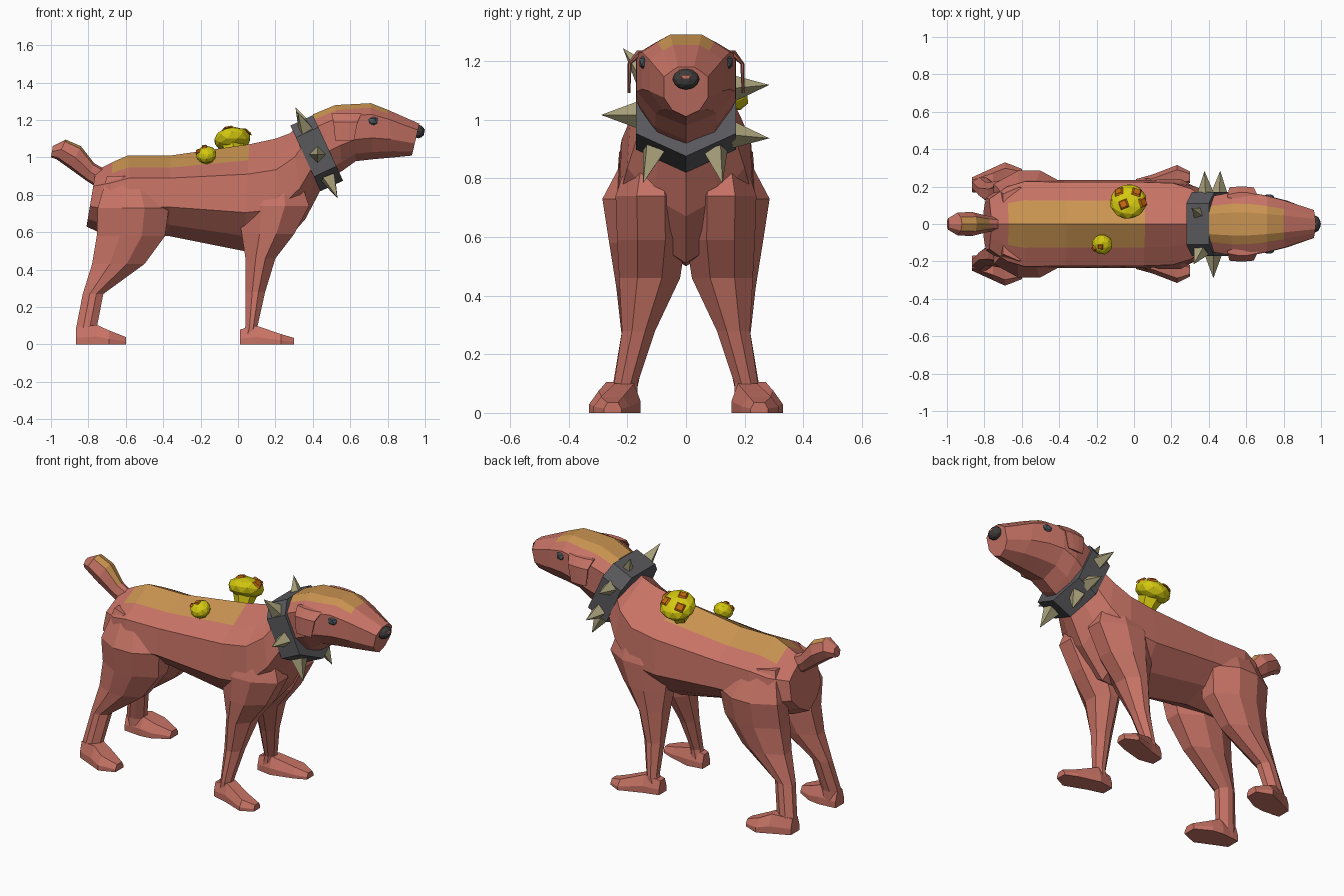
import bpy, bmesh
from mathutils import Vector, Matrix

cube = bpy.data.objects.get("Cube")
if cube:
    bpy.data.objects.remove(cube, do_unlink=True)


def material(name, rgb):
    mat = bpy.data.materials.new(name)
    mat.use_nodes = True
    mat.diffuse_color = (*rgb, 1)
    shader = next(n for n in mat.node_tree.nodes if n.type == "BSDF_PRINCIPLED")
    shader.inputs["Base Color"].default_value = (*rgb, 1)
    shader.inputs["Roughness"].default_value = 0.9
    return mat


skin = material("red skin", (0.57, 0.17, 0.13))
tan = material("tan patch", (0.58, 0.29, 0.08))
leather = material("collar grey", (0.1, 0.1, 0.11))
bone = material("spike bone", (0.4, 0.36, 0.2))
dark = material("nose dark", (0.05, 0.045, 0.045))
eye_grey = material("eye blue grey", (0.07, 0.09, 0.11))
yellow = material("boil yellow", (0.66, 0.58, 0.005))
orange = material("boil orange", (0.56, 0.14, 0.005))


def finish(name, bm, mats):
    bmesh.ops.recalc_face_normals(bm, faces=bm.faces)
    mesh = bpy.data.meshes.new(name)
    bm.to_mesh(mesh)
    bm.free()
    for mat in mats:
        mesh.materials.append(mat)
    obj = bpy.data.objects.new(name, mesh)
    bpy.context.collection.objects.link(obj)
    return obj


def loft(name, rings, mats, rule=lambda row, col: 0):
    """Skin a list of equal rings and cap both ends."""
    bm = bmesh.new()
    rows = [[bm.verts.new(p) for p in ring] for ring in rings]
    count = len(rings[0])
    for row, (a, b) in enumerate(zip(rows, rows[1:])):
        for col in range(count):
            nxt = (col + 1) % count
            face = bm.faces.new((a[col], a[nxt], b[nxt], b[col]))
            face.material_index = rule(row, col)
    bm.faces.new(rows[0])
    bm.faces.new(rows[-1])
    return finish(name, bm, mats)


def section(station, half):
    """Mirrored cross-section hung between a top and a bottom point."""
    xt, zt, xb, zb, width = station
    side = [(xt + (xb - xt) * f, width * w, zt + (zb - zt) * f) for w, f in half]
    return side + [(x, -y, z) for x, y, z in side[-2:0:-1]]


def top_columns(half, reach):
    """Column numbers next to the crest on both sides."""
    count = 2 * len(half) - 2
    return set(range(reach)) | set(range(count - reach, count))


def blob(name, mat, centre, scale, detail=1):
    bm = bmesh.new()
    bmesh.ops.create_icosphere(bm, subdivisions=detail, radius=1)
    bmesh.ops.scale(bm, vec=scale, verts=bm.verts)
    bmesh.ops.translate(bm, vec=centre, verts=bm.verts)
    return finish(name, bm, [mat])


def cone(name, mat, base, direction, length, r1, r2=0, sides=4):
    bm = bmesh.new()
    bmesh.ops.create_cone(bm, cap_ends=True, segments=sides,
                          radius1=r1, radius2=r2, depth=length)
    turn = Vector(direction).to_track_quat("Z", "Y").to_matrix().to_4x4()
    place = Matrix.Translation(base) @ turn @ Matrix.Translation((0, 0, length / 2))
    bmesh.ops.transform(bm, matrix=place, verts=bm.verts)
    return finish(name, bm, [mat])


# Torso and neck: sloping back, flat flanks and a keeled belly
body_half = [(0, 0), (0.53, 0.15), (0.95, 0.28), (1, 0.64), (0.56, 0.86), (0, 1)]
body = [
    (-0.76, 0.93, -0.81, 0.63, 0.14), (-0.67, 0.975, -0.7, 0.58, 0.21),
    (-0.59, 1.01, -0.56, 0.58, 0.24), (-0.36, 1.01, -0.37, 0.58, 0.235),
    (0.06, 1.07, 0.03, 0.5, 0.235), (0.2, 1.1, 0.22, 0.51, 0.23),
    (0.28, 1.13, 0.36, 0.67, 0.2), (0.33, 1.18, 0.46, 0.86, 0.155),
    (0.42, 1.23, 0.53, 0.91, 0.145),
]
crest = top_columns(body_half, 1)
loft("torso", [section(s, body_half) for s in body], [skin, tan],
     lambda row, col: int(col in crest and 1 <= row <= 3))

# Head: flat crown, sloping brow, tapering muzzle and keeled throat
head_half = [(0, 0), (0.36, 0), (0.64, 0.08), (1, 0.2), (1, 0.62), (0.62, 0.87), (0, 1)]
head = [
    (0.4, 1.23, 0.51, 0.9, 0.15), (0.52, 1.28, 0.56, 0.93, 0.17),
    (0.62, 1.285, 0.63, 0.98, 0.168), (0.71, 1.29, 0.72, 0.99, 0.15),
    (0.8, 1.255, 0.83, 1, 0.125), (0.97, 1.18, 0.93, 1.01, 0.075),
]
crown = top_columns(head_half, 2)
loft("head", [section(s, head_half) for s in head], [skin, tan],
     lambda row, col: int(col in crown and row <= 3))
blob("nose", dark, (0.965, 0, 1.138), (0.034, 0.046, 0.036), 2)
blob("nose_tip", skin, (0.992, 0, 1.145), (0.008, 0.02, 0.011))

# Tail: short club with a tan upper side
tail_half = [(0, 0), (0.6, 0.1), (1, 0.5), (0.6, 0.9), (0, 1)]
tail = [
    (-0.7, 0.93, -0.74, 0.83, 0.035), (-0.77, 0.97, -0.81, 0.875, 0.045),
    (-0.84, 1.06, -0.9, 0.94, 0.065), (-0.92, 1.095, -0.97, 0.99, 0.06),
    (-0.99, 1.06, -1, 1, 0.03),
]
ridge = top_columns(tail_half, 1)
loft("tail", [section(s, tail_half) for s in tail], [skin, tan],
     lambda row, col: int(col in ridge and row in (1, 2)))


# Legs and feet, as spans (x0, x1, y0, y1, z) and (x, y0, y1, z)
corner = [(1, 0.4), (0.32, 1), (-0.32, 1), (-1, 0.4),
          (-1, -0.4), (-0.32, -1), (0.32, -1), (1, -0.4)]


def leg_ring(span, side):
    x0, x1, y0, y1, z = span
    return [((x0 + x1 + (x1 - x0) * u) / 2, side * (y0 + y1 + (y1 - y0) * v) / 2, z)
            for u, v in corner]


def foot_ring(span, side):
    x, y0, y1, z = span
    inset = (y1 - y0) * 0.2
    return [(x, side * y, h) for y, h in
            ((y0, 0), (y1, 0), (y1, z * 0.4), (y1 - inset, z), (y0 + inset, z), (y0, z * 0.4))]


hind_leg = [
    (-0.7, -0.46, 0.08, 0.195, 0.9), (-0.75, -0.37, 0.05, 0.285, 0.73),
    (-0.755, -0.39, 0.03, 0.262, 0.58), (-0.78, -0.5, 0.07, 0.238, 0.43),
    (-0.83, -0.72, 0.125, 0.22, 0.27), (-0.865, -0.755, 0.165, 0.25, 0.09),
    (-0.865, -0.75, 0.165, 0.25, 0),
]
fore_leg = [
    (0.1, 0.32, 0.05, 0.18, 0.92), (0, 0.38, 0, 0.24, 0.74),
    (0.02, 0.3, 0, 0.235, 0.59), (0.04, 0.2, 0.02, 0.228, 0.46),
    (0.04, 0.145, 0.105, 0.218, 0.28), (0.04, 0.105, 0.165, 0.245, 0.1),
    (0.01, 0.1, 0.165, 0.245, 0),
]
hind_foot = [(-0.865, 0.17, 0.25, 0.09), (-0.755, 0.16, 0.3, 0.105),
             (-0.69, 0.17, 0.33, 0.075), (-0.6, 0.22, 0.295, 0.04)]
fore_foot = [(0.01, 0.17, 0.24, 0.08), (0.1, 0.155, 0.265, 0.1),
             (0.23, 0.19, 0.315, 0.055), (0.3, 0.22, 0.28, 0.035)]
ear = [(0.5, 0.66, 0.13, 0.168, 1.235), (0.51, 0.64, 0.185, 0.2, 1.19),
       (0.52, 0.62, 0.19, 0.2, 1.09)]

for side, label in ((1, "left"), (-1, "right")):
    for part, spans in (("hind_leg", hind_leg), ("fore_leg", fore_leg), ("ear", ear)):
        loft(f"{label}_{part}", [leg_ring(s, side) for s in spans], [skin])
    for part, spans in (("hind_foot", hind_foot), ("fore_foot", fore_foot)):
        loft(f"{label}_{part}", [foot_ring(s, side) for s in spans], [skin])
    blob(f"{label}_eye", eye_grey, (0.72, side * 0.14, 1.195), (0.034, 0.022, 0.028))

# Collar: tilted faceted band, given in its own plane (y across, u down)
centre = Vector((0.42, 0, 1.025))
down = Vector((0.42, 0, -0.91))
along = Vector((0.91, 0, 0.42))
band = [(0.11, -0.19), (0.17, -0.12), (0.17, 0.11), (0, 0.195),
        (-0.17, 0.11), (-0.17, -0.12), (-0.11, -0.19)]


def on_collar(y, u, shift=0):
    return centre + Vector((0, y, 0)) + down * u + along * shift


loft("collar", [[on_collar(y, u, shift) for y, u in band] for shift in (-0.066, 0.066)],
     [leather])
spikes = [(0.16, -0.09, 1, -0.1), (0.16, 0.085, 1, 0.1), (0.1, 0.145, 0.2, 1),
          (-0.14, -0.14, -0.6, -0.8), (-0.165, 0.01, -1, 0), (-0.11, 0.145, -0.3, 1),
          (0.05, -0.15, 0.3, -1)]
for number, (y, u, dy, du) in enumerate(spikes):
    cone(f"collar_spike_{number}", bone, on_collar(y, u),
         Vector((0, dy, 0)) + down * du, 0.125, 0.046)

# Boils leaning out from the back, each with a short stalk and flat pustules
boils = [("large", (-0.03, 0.12, 1.095), (-0.1, 0.4, 0.9), 0.1, 0.06,
          [(-0.5, 0.4), (0.5, 0.35), (-0.2, -0.4), (0.85, -0.2)]),
         ("small", (-0.17, -0.11, 1.015), (-0.1, -0.4, 0.9), 0.056, 0.045,
          [(-0.1, 0.1), (-0.75, -0.2)])]
for label, spot, lean, radius, height, pustules in boils:
    parts = [blob(f"{label}_boil", yellow, (0, 0, 0), (radius, radius, height), 2),
             cone(f"{label}_boil_stalk", yellow, (0, 0, -height * 1.7), (0, 0, 1),
                  height, radius * 0.45, radius * 0.65, 6)]
    for number, (u, v) in enumerate(pustules):
        lift = (1 - u * u - v * v) ** 0.5
        at = Vector((u * radius, v * radius, lift * height)) * 0.95
        out = Vector((u / radius, v / radius, lift / height))
        parts.append(cone(f"{label}_boil_pustule_{number}", orange, at, out,
                          0.009, radius * 0.34, radius * 0.24))
    turn = Vector((0, 0, 1)).rotation_difference(Vector(lean)).to_matrix().to_4x4()
    for part in parts:
        part.matrix_world = Matrix.Translation(spot) @ turn
